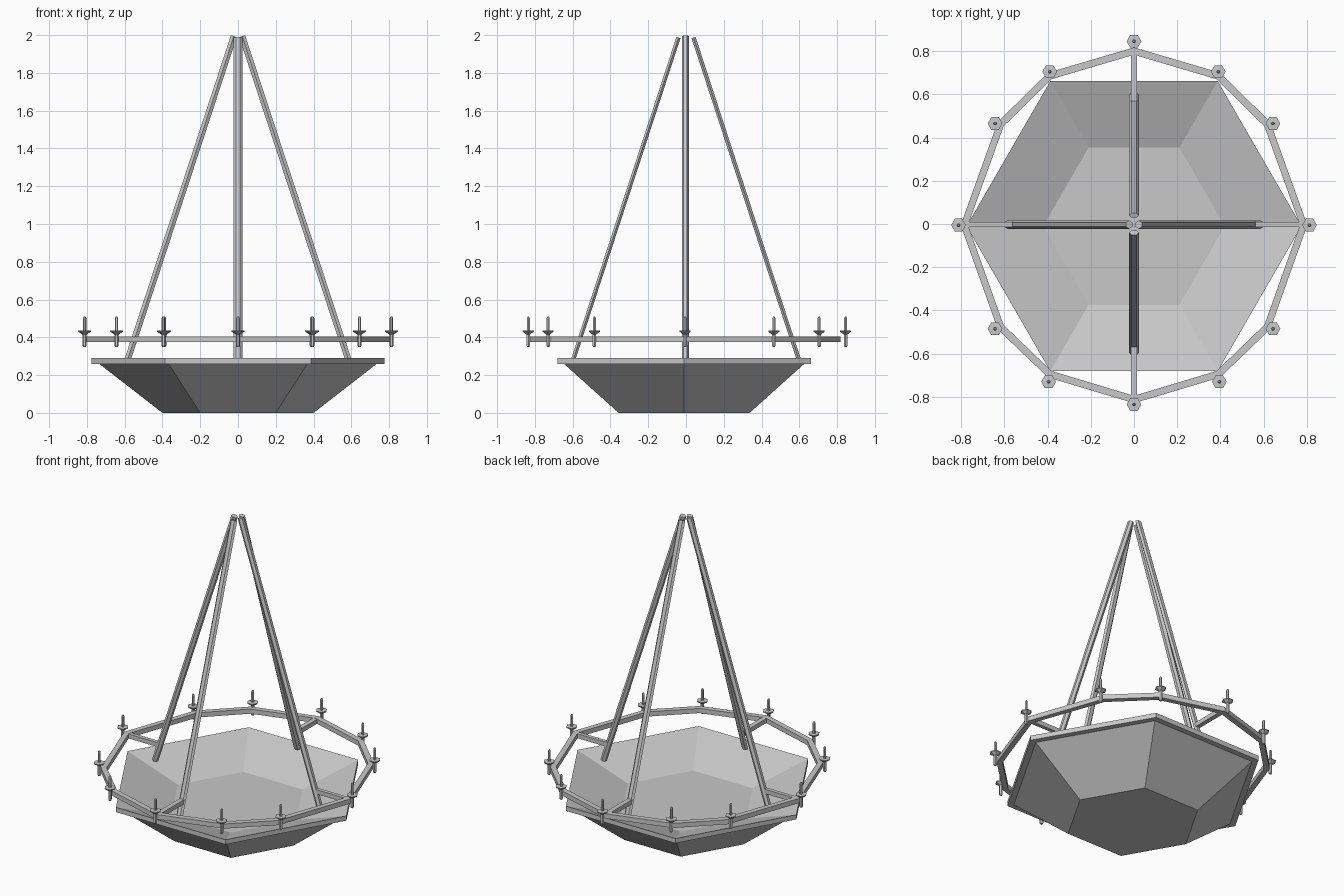
import bpy, bmesh
from math import sin, cos, pi
from mathutils import Vector

if "Cube" in bpy.data.objects:
    bpy.data.objects.remove(bpy.data.objects["Cube"])

GREY = (0.58, 0.58, 0.58, 1)
metal = bpy.data.materials.new("grey_metal")
metal.use_nodes = True
metal.diffuse_color = GREY
metal.node_tree.nodes["Principled BSDF"].inputs["Base Color"].default_value = GREY


def finish(name, bm, location=(0, 0, 0)):
    bmesh.ops.recalc_face_normals(bm, faces=bm.faces[:])
    mesh = bpy.data.meshes.new(name)
    bm.to_mesh(mesh)
    bm.free()
    mesh.materials.append(metal)
    obj = bpy.data.objects.new(name, mesh)
    obj.location = location
    bpy.context.collection.objects.link(obj)
    return obj


def bridge(bm, a, b):
    n = len(a)
    for i in range(n):
        bm.faces.new((a[i], a[(i + 1) % n], b[(i + 1) % n], b[i]))


def lathe(name, profile, sides, location):
    """Spin (radius, height) pairs into a capped faceted solid."""
    bm = bmesh.new()
    loops = [[bm.verts.new((r * cos(2 * pi * i / sides), r * sin(2 * pi * i / sides), z))
              for i in range(sides)] for r, z in profile]
    for a, b in zip(loops, loops[1:]):
        bridge(bm, a, b)
    bm.faces.new(loops[0])
    bm.faces.new(loops[-1])
    return finish(name, bm, location)


def bar(name, start, end, width, depth, sides):
    """Straight bar; width is measured horizontally across it."""
    start, end = Vector(start), Vector(end)
    axis = (end - start).normalized()
    side = axis.cross(Vector((0, 0, 1))).normalized()
    up = side.cross(axis)
    turn = pi / 4 if sides == 4 else 0
    grow = 2 ** 0.5 if sides == 4 else 1
    bm = bmesh.new()
    loops = []
    for p in (start, end):
        loops.append([])
        for i in range(sides):
            a = turn + 2 * pi * i / sides
            loops[-1].append(bm.verts.new(
                p + (side * cos(a) * width + up * sin(a) * depth) * grow / 2))
    bridge(bm, *loops)
    bm.faces.new(loops[0])
    bm.faces.new(loops[1])
    return finish(name, bm)


# Hexagonal bowl with overhanging rim and shallow inside
lathe("bowl", [(0.4, 0), (0.735, 0.26), (0.775, 0.26), (0.775, 0.29), (0.42, 0.17)],
      6, (0, -0.01, 0))

# Twelve-sided ring around the bowl
half = [(0, 0.80), (0.39, 0.685), (0.617, 0.462), (0.785, -0.005),
        (0.617, -0.477), (0.39, -0.695), (0, -0.812)]
path = half + [(-x, y) for x, y in half[-2:0:-1]]
bm = bmesh.new()
loops = []
for offset, z in ((-0.017, 0.375), (0.017, 0.375), (0.017, 0.405), (-0.017, 0.405)):
    loops.append([])
    for x, y in path:
        p = Vector((x, y, 0))
        p += p.normalized() * offset
        loops[-1].append(bm.verts.new((p.x, p.y, z)))
for i in range(4):
    bridge(bm, loops[i], loops[(i + 1) % 4])
finish("ring", bm)

# Suspension rods and the short beams that tie them to the ring
for s, lr, fb in ((1, "left", "back"), (-1, "right", "front")):
    bar(f"{lr}_rod", (s * 0.585, -0.003, 0.28), (s * 0.022, -0.003, 1.994), 0.038, 0.038, 6)
    bar(f"{fb}_rod", (0, s * 0.597, 0.283), (0, s * 0.04, 1.987), 0.045, 0.026, 6)
    bar(f"{lr}_beam", (s * 0.78, -0.003, 0.39), (s * 0.55, -0.003, 0.39), 0.024, 0.028, 4)
    bar(f"{fb}_beam", (0, s * 0.80, 0.39), (0, s * 0.56, 0.39), 0.03, 0.028, 4)

# Candle holders: thin post with a hexagonal drip dish
holders = [(0, 0.845), (0.39, 0.705), (0.643, 0.465), (0.812, -0.005),
           (0.643, -0.485), (0.395, -0.73), (0, -0.835)]
holders += [(-x, y) for x, y in holders[1:-1]]
profile = [(0.007, 0.35), (0.011, 0.357), (0.011, 0.415), (0.034, 0.43), (0.034, 0.435),
           (0.009, 0.436), (0.009, 0.502), (0.004, 0.51)]
for i, (x, y) in enumerate(holders):
    lathe(f"candle_holder_{i + 1}", profile, 6, (x, y, 0))
